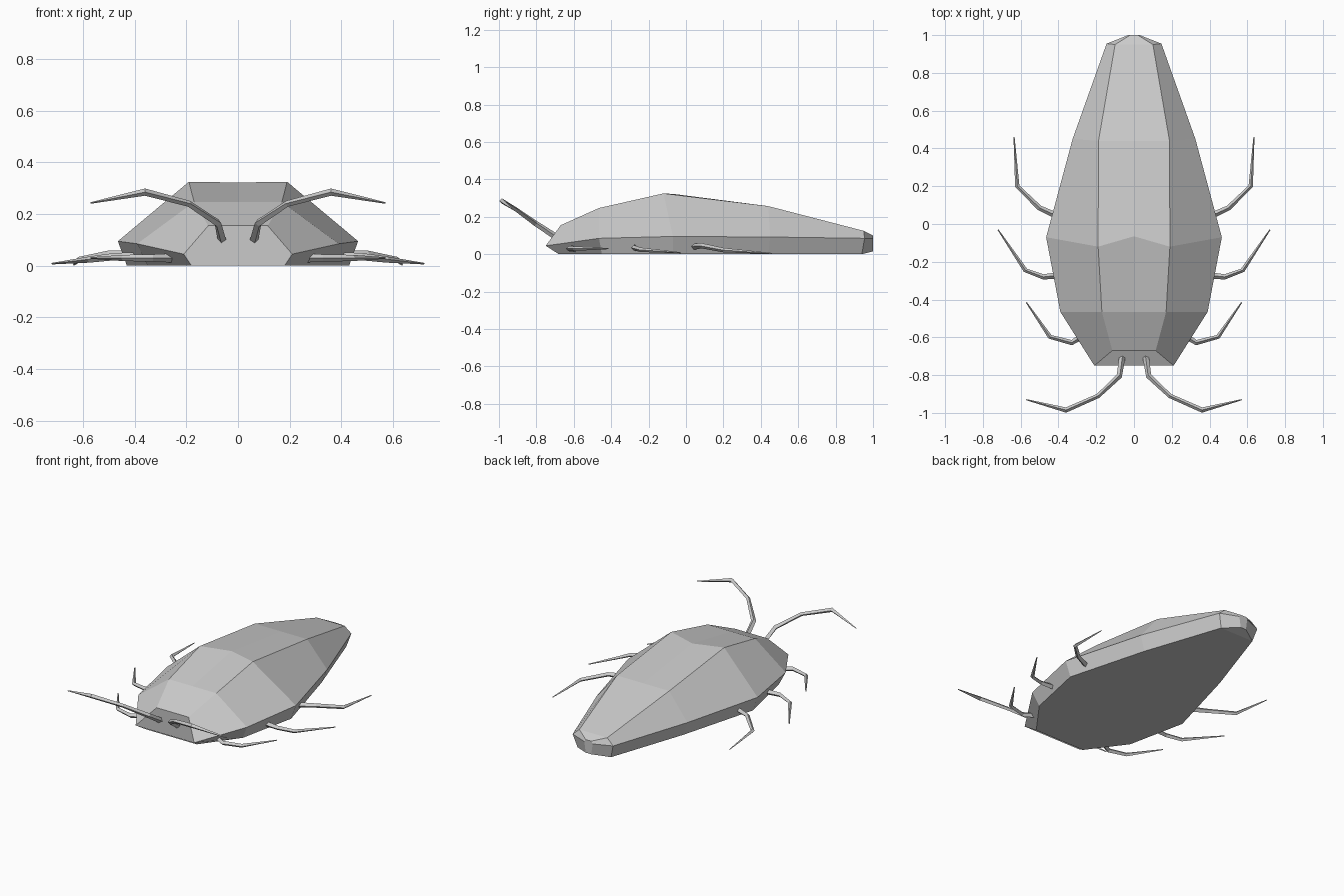
import bpy
from mathutils import Vector

if "Cube" in bpy.data.objects:
    bpy.data.objects.remove(bpy.data.objects["Cube"])


def make_object(name, verts, faces):
    mesh = bpy.data.meshes.new(name)
    mesh.from_pydata(verts, [], faces)
    mesh.update()
    ob = bpy.data.objects.new(name, mesh)
    bpy.context.collection.objects.link(ob)
    return ob


def loft(name, rings):
    n = len(rings[0])
    verts = [v for r in rings for v in r]
    faces = [(k * n + i, k * n + (i + 1) % n, (k + 1) * n + (i + 1) % n, (k + 1) * n + i)
             for k in range(len(rings) - 1) for i in range(n)]
    faces.append(tuple(reversed(range(n))))
    faces.append(tuple(range(len(verts) - n, len(verts))))
    return make_object(name, verts, faces)


def limb(name, path, radii):
    # four-sided tapering tube, made once per side
    for side, label in ((1, "right"), (-1, "left")):
        pts = [Vector((x * side, y, z)) for x, y, z in path]
        rings = []
        for i, p in enumerate(pts):
            d = (pts[min(i + 1, len(pts) - 1)] - pts[max(i - 1, 0)]).normalized()
            a = d.cross(Vector((0, 0, 1))).normalized()
            b = a.cross(d)
            r = radii[i]
            rings.append([p + a * r, p + b * r, p - a * r, p - b * r])
        loft(name + "_" + label, rings)


# Shell: each station is floor edge, rim edge, ridge edge (half width, y, z) and crown (y, z)
stations = [
    ((0.18, -0.68, 0.00), (0.21, -0.75, 0.045), (0.115, -0.67, 0.155), (-0.67, 0.155)),
    ((0.35, -0.45, 0.00), (0.39, -0.465, 0.085), (0.17, -0.465, 0.247), (-0.465, 0.247)),
    ((0.43, -0.07, 0.00), (0.465, -0.07, 0.095), (0.19, -0.12, 0.325), (-0.065, 0.322)),
    ((0.29, 0.44, 0.00), (0.325, 0.45, 0.092), (0.188, 0.44, 0.257), (0.44, 0.257)),
    ((0.12, 0.94, 0.00), (0.145, 0.955, 0.085), (0.10, 0.95, 0.125), (0.95, 0.125)),
    ((0.02, 1.00, 0.015), (0.03, 1.00, 0.085), (0.02, 1.00, 0.10), (1.00, 0.10)),
]
rings = []
for floor, rim, ridge, crown in stations:
    half = [floor, rim, ridge]
    mirrored = [(-x, y, z) for x, y, z in reversed(half)]
    rings.append([Vector(v) for v in half + [(0, *crown)] + mirrored][::-1])
loft("shell_body", rings)

# Legs
leg_radii = (0.018, 0.014, 0.012, 0.003)
limb("rear_leg", [(0.38, 0.03, 0.04), (0.50, 0.085, 0.045), (0.618, 0.20, 0.022), (0.635, 0.46, 0.004)], leg_radii)
limb("middle_leg", [(0.38, -0.27, 0.035), (0.48, -0.28, 0.035), (0.575, -0.245, 0.024), (0.72, -0.03, 0.008)], leg_radii)
limb("front_leg", [(0.25, -0.58, 0.03), (0.33, -0.628, 0.03), (0.445, -0.597, 0.03), (0.57, -0.415, 0.03)], leg_radii)

# Antennae
limb("antenna", [(0.06, -0.69, 0.09), (0.078, -0.805, 0.165), (0.19, -0.91, 0.24),
                 (0.36, -0.985, 0.285), (0.57, -0.93, 0.243)], (0.017, 0.015, 0.012, 0.014, 0.003))
for ob in list(bpy.context.collection.objects):
    # consistent outward faces
    import bmesh
    bm = bmesh.new()
    bm.from_mesh(ob.data)
    bmesh.ops.recalc_face_normals(bm, faces=bm.faces)
    bm.to_mesh(ob.data)
    bm.free()
